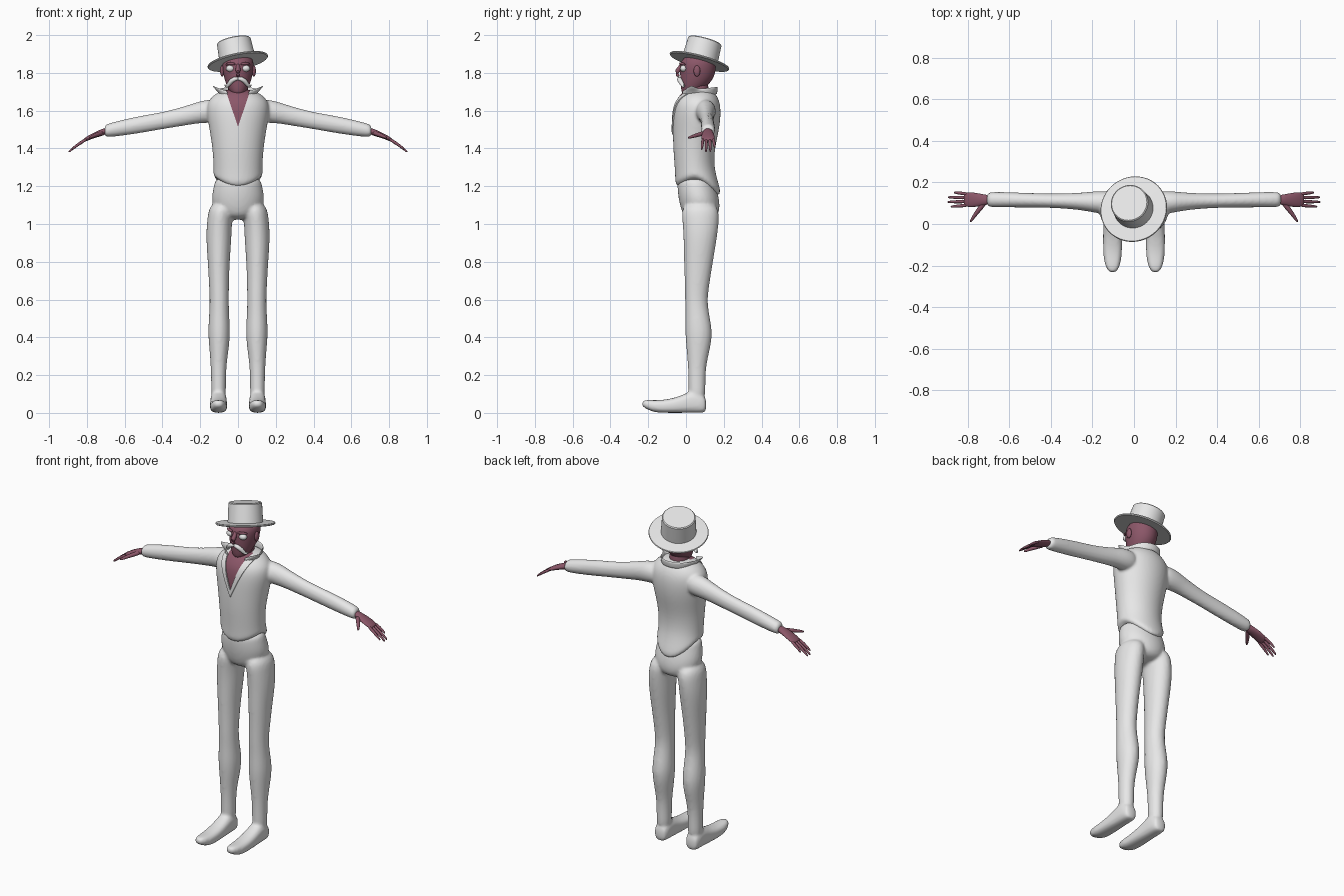
import bpy, bmesh, math
from mathutils import Vector, Matrix

cube = bpy.data.objects.get("Cube")
if cube:
    bpy.data.objects.remove(cube, do_unlink=True)


def material(name, color):
    m = bpy.data.materials.new(name)
    m.use_nodes = True
    m.diffuse_color = color
    m.node_tree.nodes["Principled BSDF"].inputs["Base Color"].default_value = color
    return m


WHITE = material("white cloth", (0.8, 0.8, 0.8, 1))
SKIN = material("plum skin", (0.26, 0.095, 0.14, 1))
parts = []


def skin_rings(bm, rings):
    """Bridge a list of point rings and cap both ends."""
    rows = [[bm.verts.new(p) for p in ring] for ring in rings]
    n = len(rows[0])
    for a, b in zip(rows, rows[1:]):
        for i in range(n):
            bm.faces.new((a[i], a[(i + 1) % n], b[(i + 1) % n], b[i]))
    bm.faces.new(rows[0])
    bm.faces.new(rows[-1])


def loft(bm, axis, rings, n=24, power=1.0, side=1):
    """Rings are (position on axis, two centres, two radii)."""
    others = [i for i in range(3) if i != axis]
    loops = []
    for t, c1, c2, r1, r2 in rings:
        loop = []
        for k in range(n):
            a = math.tau * k / n
            p = Vector()
            p[axis] = t
            for i, c, r, w in zip(others, (c1, c2), (r1, r2), (math.cos(a), math.sin(a))):
                p[i] = c + r * math.copysign(abs(w) ** power, w)
            p.x *= side
            loop.append(p)
        loops.append(loop)
    skin_rings(bm, loops)


def tube(bm, path, side=1, n=10):
    """Path points are (x, y, z, radius)."""
    pts = [Vector((x * side, y, z)) for x, y, z, r in path]
    loops = []
    for i, p in enumerate(pts):
        tangent = pts[min(i + 1, len(pts) - 1)] - pts[max(i - 1, 0)]
        turn = tangent.to_track_quat('Z', 'Y')
        r = path[i][3]
        loops.append([p + turn @ Vector((r * math.cos(math.tau * k / n), r * math.sin(math.tau * k / n), 0))
                      for k in range(n)])
    skin_rings(bm, loops)


def ball(bm, centre, size):
    bmesh.ops.create_uvsphere(bm, u_segments=20, v_segments=12, radius=1,
                              matrix=Matrix.Translation(centre) @ Matrix.Diagonal((*size, 1)))


def finish(name, bm, mat, subsurf=0, voxel=0, thickness=0):
    """Turn a bmesh into an object with its modifiers applied."""
    bmesh.ops.recalc_face_normals(bm, faces=bm.faces)
    me = bpy.data.meshes.new(name)
    bm.to_mesh(me)
    bm.free()
    ob = bpy.data.objects.new(name, me)
    bpy.context.scene.collection.objects.link(ob)
    if thickness:
        ob.modifiers.new("Solidify", 'SOLIDIFY').thickness = thickness
    if subsurf:
        ob.modifiers.new("Subdivision", 'SUBSURF').levels = subsurf
    if voxel:
        mod = ob.modifiers.new("Remesh", 'REMESH')
        mod.mode = 'VOXEL'
        mod.voxel_size = voxel
        mod = ob.modifiers.new("Smooth", 'SMOOTH')
        mod.factor, mod.iterations = 0.5, 4
    dg = bpy.context.evaluated_depsgraph_get()
    baked = bpy.data.meshes.new_from_object(ob.evaluated_get(dg))
    ob.modifiers.clear()
    ob.data = baked
    baked.materials.clear()
    baked.materials.append(mat)
    parts.append(ob)
    return ob


# Trousers: hips, legs and pointed shoes blended together
bm = bmesh.new()
loft(bm, 2, [(1.02, 0, .078, .08, .08), (1.08, 0, .077, .135, .106), (1.15, 0, .065, .141, .108),
             (1.21, 0, .053, .126, .1), (1.25, 0, .05, .12, .093)])
for s in (1, -1):
    loft(bm, 2, [(.05, .103, .058, .04, .045), (.15, .103, .058, .039, .045), (.25, .103, .058, .041, .047),
                 (.35, .1, .066, .053, .065), (.43, .1, .068, .059, .073), (.52, .1, .06, .053, .063),
                 (.6, .099, .053, .05, .059), (.7, .101, .06, .054, .067), (.8, .102, .066, .058, .077),
                 (.93, .102, .076, .068, .089), (1.02, .098, .078, .066, .098), (1.12, .083, .073, .068, .1)], side=s)
    loft(bm, 1, [(.108, .103, .04, .03, .034), (.09, .103, .05, .041, .05), (.04, .103, .06, .044, .06),
                 (0, .103, .052, .044, .052), (-.05, .103, .041, .046, .041), (-.12, .103, .034, .046, .034),
                 (-.17, .103, .035, .043, .032), (-.21, .103, .045, .032, .024), (-.235, .103, .05, .016, .013)],
         power=0.75, side=s)
finish("trousers_and_shoes", bm, WHITE, subsurf=2, voxel=0.009)

# Jacket: torso with a dipped hem and rounded tail, plus sleeves
bm = bmesh.new()
loft(bm, 2, [(1.24, 0, .05, .13, .106), (1.27, 0, .048, .13, .105), (1.3, 0, .044, .129, .104),
             (1.4, 0, .042, .135, .11), (1.5, 0, .053, .151, .123), (1.58, 0, .058, .166, .127),
             (1.64, 0, .06, .165, .121), (1.68, 0, .064, .135, .1), (1.715, 0, .068, .075, .07)], n=32)
for v in bm.verts:
    t = max(0, (1.3 - v.co.z) / .06)
    front = max(0, (.05 - v.co.y) / .106)
    back = max(0, (v.co.y - .05) / .106)
    v.co.z -= t * (.06 * front ** 2 + .125 * back ** 1.5)
    v.co.y += t * .043 * back
for s in (1, -1):
    loft(bm, 0, [(.08, .1, 1.6, .055, .06), (.17, .105, 1.597, .055, .062), (.22, .107, 1.588, .046, .056),
                 (.3, .11, 1.568, .038, .05), (.4, .112, 1.547, .034, .045), (.5, .114, 1.53, .035, .046),
                 (.62, .117, 1.508, .037, .042), (.69, .117, 1.495, .037, .036), (.708, .117, 1.493, .032, .03)],
         side=s)
jacket = finish("jacket", bm, WHITE, subsurf=2, voxel=0.008)

# Open neckline cut into the chest, with raised lapels beside it
jacket.data.materials.append(SKIN)
NECK, LAPEL = (.34, 1.515), (.45, 1.475)
bm = bmesh.new()
bm.from_mesh(jacket.data)
for slope, tip in (NECK, LAPEL):
    for s in (1, -1):
        faces = [f for f in bm.faces if f.calc_center_median().y < .05
                 and f.calc_center_median().z > tip - .02 and -.02 < f.calc_center_median().x * s < .12]
        geom = {e for f in faces for e in (*f.verts, *f.edges)} | set(faces)
        bmesh.ops.bisect_plane(bm, geom=list(geom), plane_co=(0, 0, tip), plane_no=(s, 0, -slope))
lapels = []
for f in bm.faces:
    c = f.calc_center_median()
    if c.y < .05 and abs(c.x) < NECK[0] * (c.z - NECK[1]):
        f.material_index = 1
    elif c.y < .05 and c.z < 1.69 and abs(c.x) < LAPEL[0] * (c.z - LAPEL[1]):
        lapels.append(f)
bm.normal_update()
raised = bmesh.ops.extrude_face_region(bm, geom=lapels)["geom"]
bmesh.ops.delete(bm, geom=lapels, context='FACES')
for v in [g for g in raised if isinstance(g, bmesh.types.BMVert)]:
    v.co.y -= .007
bm.to_mesh(jacket.data)
bm.free()

# Flared collar, open at the front with pointed wings
bm = bmesh.new()
rows = []
for k in range(41):
    a = math.radians(35 + 250 * k / 40)
    a = math.radians(35) + (math.tau - math.radians(70)) * k / 40
    from_front = min(a, math.tau - a)
    wing = math.exp(-((math.degrees(from_front) - 68) / 17) ** 2)
    row = []
    for h in (0, .5, 1):
        reach = 1 + .08 * h + .6 * wing * h * h
        row.append(bm.verts.new((math.sin(a) * .086 * reach, .064 - math.cos(a) * .092 * (1 + .06 * h),
                                 1.675 - .012 * math.cos(a) + h * (.04 + .025 * wing))))
    rows.append(row)
for a, b in zip(rows, rows[1:]):
    for i in range(2):
        bm.faces.new((a[i], b[i], b[i + 1], a[i + 1]))
finish("collar", bm, WHITE, subsurf=1, thickness=0.008)

# Hands: palm, four fingers and a thumb
for s, label in ((1, "left"), (-1, "right")):
    bm = bmesh.new()
    loft(bm, 0, [(.69, .117, 1.494, .022, .02), (.73, .115, 1.482, .029, .018), (.78, .117, 1.462, .038, .014),
                 (.81, .117, 1.446, .034, .011), (.818, .117, 1.442, .028, .007)], n=16, side=s)
    for k, reach in enumerate((.07, .086, .084, .055)):
        y, spread = .091 + .0175 * k, (k - 1.5) * .005
        tube(bm, [(.795, y, 1.453, .009), (.805 + reach * .5, y + spread * .6, 1.452 - reach * .36, .0085),
                  (.805 + reach, y + spread, 1.452 - reach * .76, .006),
                  (.81 + reach, y + spread, 1.446 - reach * .76, .003)], side=s)
    tube(bm, [(.715, .105, 1.484, .014), (.745, .07, 1.474, .012), (.772, .033, 1.463, .009),
              (.788, .008, 1.455, .005)], side=s)
    finish(label + "_hand", bm, SKIN, subsurf=1)

# Head with neck, nose and ears
bm = bmesh.new()
loft(bm, 2, [(1.685, 0, .012, .026, .03), (1.7, 0, .026, .044, .05), (1.74, 0, .047, .064, .077),
             (1.78, 0, .06, .076, .091), (1.82, 0, .063, .083, .096), (1.865, 0, .065, .085, .095),
             (1.9, 0, .075, .06, .065)])
loft(bm, 2, [(1.6, 0, .055, .055, .06), (1.68, 0, .058, .052, .058), (1.78, 0, .065, .055, .06)])
tube(bm, [(0, -.018, 1.85, .01), (0, -.036, 1.82, .013), (0, -.05, 1.803, .015), (0, -.056, 1.793, .011),
          (0, -.032, 1.782, .009)], n=12)
for s in (1, -1):
    ball(bm, (s * .084, .058, 1.81), (.011, .018, .03))
    tube(bm, [(s * .012, -.03, 1.845, .006), (s * .04, -.03, 1.852, .009), (s * .068, -.002, 1.843, .006)])
finish("head", bm, SKIN, subsurf=1)

# Eyes
bm = bmesh.new()
for s in (1, -1):
    ball(bm, (s * .04, -.012, 1.823), (.024, .019, .018))
finish("eyes", bm, WHITE)

# Drooping moustache with curled ends
bm = bmesh.new()
for s in (1, -1):
    tube(bm, [(-.004, -.034, 1.77, .009), (.022, -.038, 1.769, .014), (.043, -.026, 1.75, .013),
              (.055, -.014, 1.728, .01), (.066, -.01, 1.728, .006), (.071, -.01, 1.74, .003)], side=s)
finish("moustache", bm, WHITE, subsurf=1)

# Tilted top hat
bm = bmesh.new()
profile = [(0, .09), (0, .159), (.005, .163), (.01, .16), (.013, .096), (.116, .091), (.121, .086)]
loft(bm, 2, [(z, 0, 0, r, r) for z, r in profile], n=48)
tilt = Vector((-.2, .27, 1)).to_track_quat('Z', 'Y').to_matrix().to_4x4()
bmesh.ops.transform(bm, matrix=Matrix.Translation((0, .07, 1.856)) @ tilt, verts=bm.verts)
finish("top_hat", bm, WHITE)

# Smooth shading with sharp creases kept
bpy.ops.object.select_all(action='DESELECT')
for ob in parts:
    ob.select_set(True)
bpy.context.view_layer.objects.active = parts[0]
bpy.ops.object.shade_smooth_by_angle(angle=math.radians(40))
